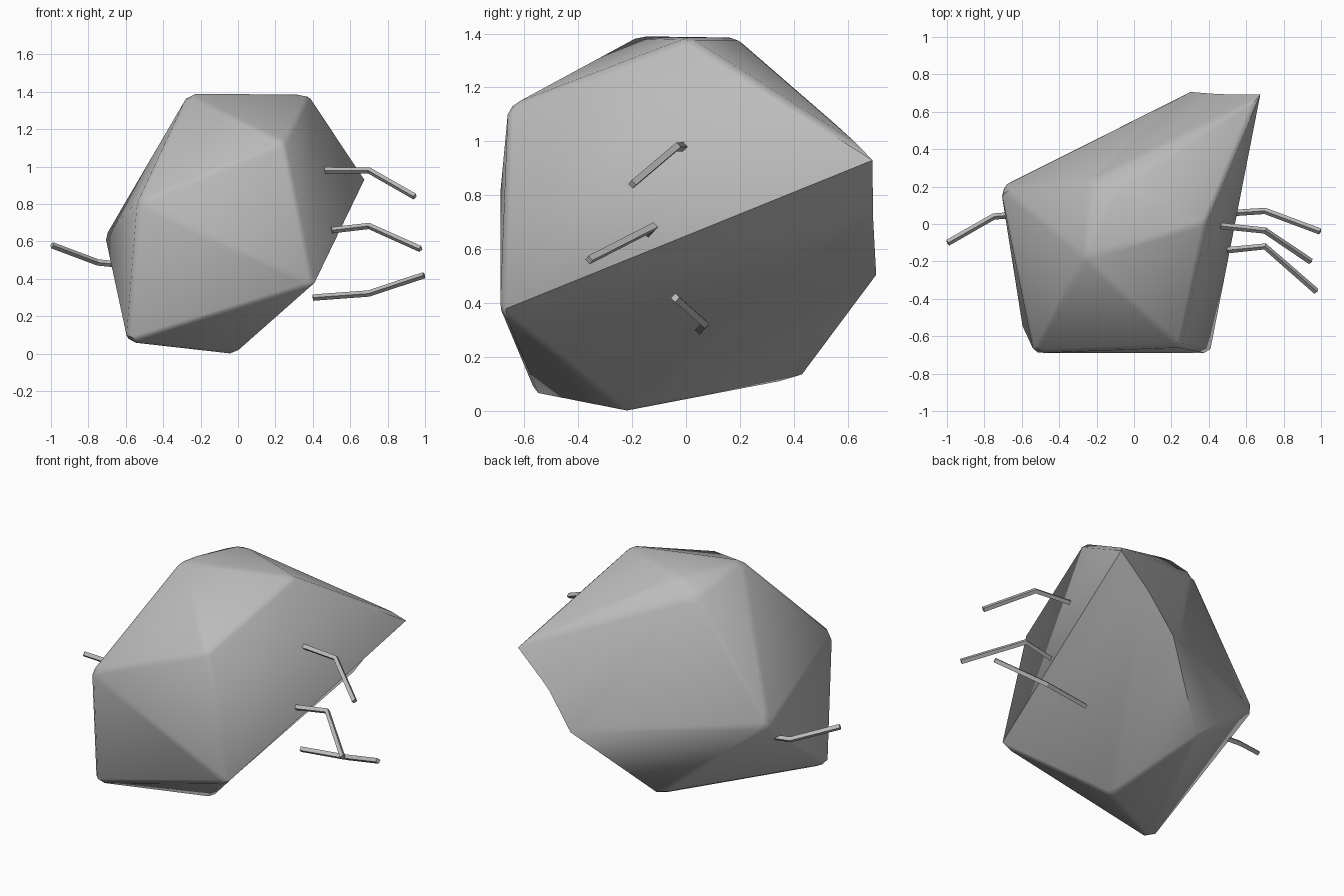
import bpy
import bmesh
import math

cube = bpy.data.objects.get("Cube")
if cube:
    bpy.data.objects.remove(cube, do_unlink=True)

grey = bpy.data.materials.new("stone_grey")
grey.use_nodes = True
grey.diffuse_color = (0.5, 0.5, 0.5, 1)
grey.node_tree.nodes["Principled BSDF"].inputs["Base Color"].default_value = (0.5, 0.5, 0.5, 1)


def add_object(name, data):
    ob = bpy.data.objects.new(name, data)
    bpy.context.collection.objects.link(ob)
    data.materials.append(grey)
    bpy.ops.object.select_all(action="DESELECT")
    ob.select_set(True)
    bpy.context.view_layer.objects.active = ob


# Boulder: convex hull of its main corners, the rim being the broken-off flat underside
rim = [(0.665, 0.68, 0.96), (0.48, 0.695, 0.74), (0.26, 0.685, 0.53),
       (-0.11, 0.42, 0.12), (0.405, -0.69, 0.37)]
worn = [
    (0.385, 0.01, 1.385), (0.25, -0.66, 1.13), (-0.535, -0.69, 0.81), (-0.595, -0.56, 0.06),
    (-0.02, -0.23, -0.005), (-0.715, 0.20, 0.62), (-0.265, -0.18, 1.39),
    (-0.10, 0.19, 1.385), (-0.24, 0.23, 1.315),
]
bm = bmesh.new()
rim_verts = [bm.verts.new(p) for p in rim]
for p in worn:
    bm.verts.new(p)
bmesh.ops.convex_hull(bm, input=bm.verts[:])
bmesh.ops.dissolve_limit(bm, angle_limit=math.radians(6), verts=bm.verts[:], edges=bm.edges[:])
bmesh.ops.recalc_face_normals(bm, faces=bm.faces[:])

# Worn edges get a narrow chamfer, the rim itself stays sharp
soft = [e for e in bm.edges if not all(v in rim_verts for v in e.verts)]
bmesh.ops.bevel(bm, geom=soft, offset=0.022, offset_type="OFFSET",
                segments=1, profile=0.5, affect="EDGES", clamp_overlap=True)
mesh = bpy.data.meshes.new("boulder")
bm.to_mesh(mesh)
bm.free()
add_object("boulder", mesh)
bpy.ops.object.shade_smooth_by_angle(angle=math.radians(40))


# Thin bent square rods
def rod(name, points):
    curve = bpy.data.curves.new(name, "CURVE")
    curve.dimensions = "3D"
    curve.bevel_depth = 0.017
    curve.bevel_resolution = 0
    curve.use_fill_caps = True
    spline = curve.splines.new("POLY")
    spline.points.add(len(points) - 1)
    for point, co in zip(spline.points, points):
        point.co = (*co, 1)
    spline.use_smooth = False
    add_object(name, curve)
    bpy.ops.object.convert(target="MESH")


rod("upper_rod", [(0.46, -0.01, 0.98), (0.70, -0.035, 0.98), (0.945, -0.20, 0.84)])
rod("middle_rod", [(0.50, -0.14, 0.66), (0.70, -0.12, 0.683), (0.975, -0.36, 0.56)])
rod("lower_rod", [(0.40, 0.05, 0.30), (0.70, 0.07, 0.322), (0.995, -0.04, 0.42)])
rod("opposite_rod", [(-0.62, 0.05, 0.475), (-0.75, 0.04, 0.488), (-0.995, -0.10, 0.58)])
